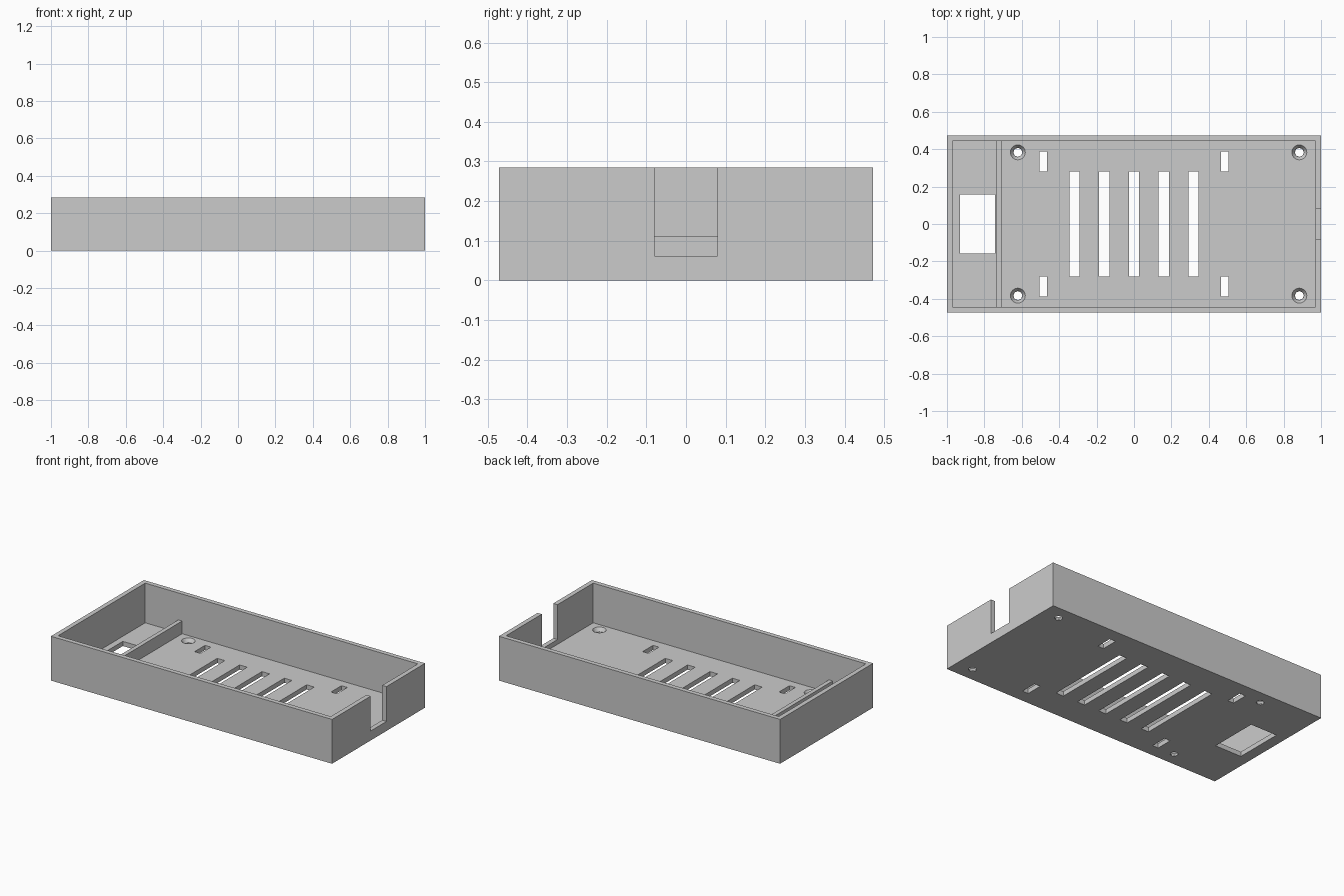
import bpy
import math

old = bpy.data.objects.get("Cube")
if old:
    bpy.data.objects.remove(old, do_unlink=True)

# Overall sizes
W, D, H = 2.0, 0.945, 0.285
WALL = FLOOR = 0.03

grey = bpy.data.materials.new("plain_grey")
grey.use_nodes = True
colour = (0.6, 0.6, 0.6, 1)
grey.diffuse_color = colour
grey.node_tree.nodes["Principled BSDF"].inputs["Base Color"].default_value = colour


def box(name, x0, x1, y0, y1, z0, z1):
    bpy.ops.mesh.primitive_cube_add(size=1)
    ob = bpy.context.object
    ob.name = name
    ob.scale = (x1 - x0, y1 - y0, z1 - z0)
    ob.location = ((x0 + x1) / 2, (y0 + y1) / 2, (z0 + z1) / 2)
    bpy.ops.object.transform_apply(location=True, rotation=True, scale=True)
    ob.data.materials.append(grey)
    return ob


def cone(name, sides, r_low, r_high, x, y, z0, z1):
    bpy.ops.mesh.primitive_cone_add(vertices=sides, radius1=r_low, radius2=r_high,
                                    depth=z1 - z0, location=(x, y, (z0 + z1) / 2))
    ob = bpy.context.object
    ob.name = name
    ob.data.materials.append(grey)
    return ob


def cut(target, cutter):
    mod = target.modifiers.new("cut", "BOOLEAN")
    mod.operation = "DIFFERENCE"
    mod.solver = "EXACT"
    mod.object = cutter
    cutter.hide_render = True
    bpy.ops.object.select_all(action="DESELECT")
    target.select_set(True)
    bpy.context.view_layer.objects.active = target
    bpy.ops.object.modifier_apply(modifier=mod.name)
    bpy.data.objects.remove(cutter, do_unlink=True)


# Open tray: outer block with the cavity taken out
tray = box("tray", -W / 2, W / 2, -D / 2, D / 2, 0, H)
inner_x, inner_y = W / 2 - WALL, D / 2 - WALL
cut(tray, box("cavity", -inner_x, inner_x, -inner_y, inner_y, FLOOR, H + 0.1))

# Cable notch in the end wall
cut(tray, box("notch", inner_x - 0.01, W / 2 + 0.1, -0.08, 0.08, 0.061, H + 0.1))

# Rectangular window in the floor of the small bay
cut(tray, box("window", -0.93, -0.742, -0.158, 0.158, -0.1, 0.1))

# Row of ventilation slots
for i in range(-2, 3):
    x = i * 0.159
    cut(tray, box("vent_slot", x - 0.027, x + 0.027, -0.282, 0.282, -0.1, 0.1))

# Four small strap slots and four countersunk screw holes
for side in (-1, 1):
    for x in (-0.485, 0.485):
        y = side * 0.335
        cut(tray, box("strap_slot", x - 0.021, x + 0.021, y - 0.053, y + 0.053, -0.1, 0.1))
    for x in (-0.621, 0.884):
        y = side * 0.383
        cut(tray, cone("screw_hole", 8, 0.024, 0.024, x, y, -0.1, 0.1))
        # The cone carries on a little above the floor at the same slope
        cut(tray, cone("countersink", 24, 0.024, 0.0424, x, y, 0.007, 0.0335))

# Low divider between the two bays
box("divider", -0.734, -0.707, -inner_y, inner_y, FLOOR - 0.005, 0.112)
